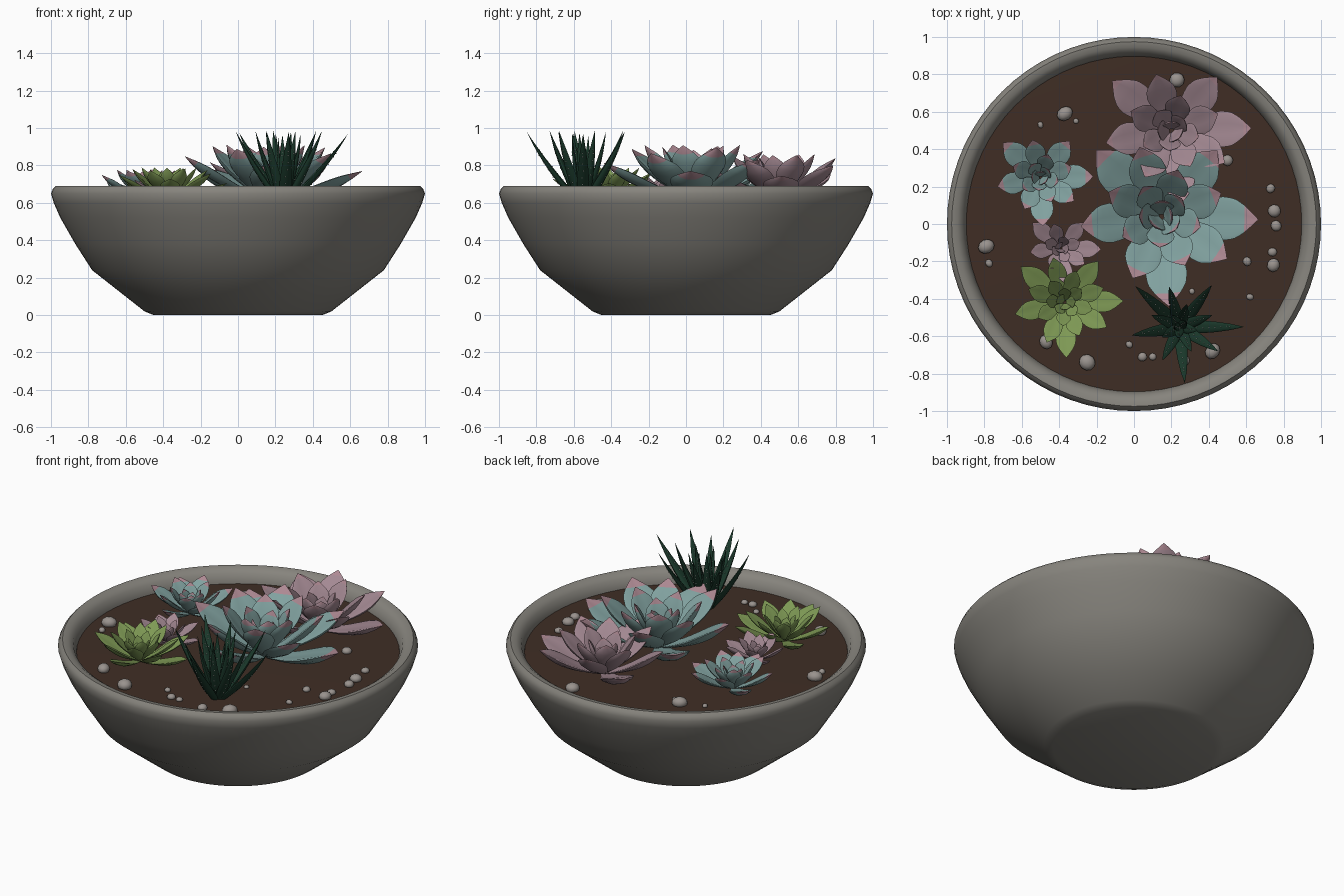
import bpy, bmesh, math, random
from mathutils import Vector, Matrix

if "Cube" in bpy.data.objects:
    bpy.data.objects.remove(bpy.data.objects["Cube"])

random.seed(4)
SOIL_Z = 0.61


def material(name, rgb):
    m = bpy.data.materials.new(name)
    m.diffuse_color = (*rgb, 1)
    m.use_nodes = True
    m.node_tree.nodes["Principled BSDF"].inputs["Base Color"].default_value = m.diffuse_color
    return m


CONCRETE = material("concrete", (0.24, 0.23, 0.205))
SOIL = material("soil", (0.05, 0.027, 0.018))
BLUE = material("blue_green", (0.22, 0.36, 0.35))
PINK = material("dusty_pink", (0.37, 0.25, 0.29))
TIP = material("pink_tip", (0.42, 0.25, 0.29))
GREEN = material("fresh_green", (0.21, 0.32, 0.09))
DARK = material("dark_green", (0.011, 0.042, 0.025))
DOT = material("pale_dot", (0.5, 0.56, 0.5))
STONE = material("pebble_grey", (0.32, 0.29, 0.27))


def finish(bm, name, mats, angle=45):
    bmesh.ops.recalc_face_normals(bm, faces=bm.faces[:])
    me = bpy.data.meshes.new(name)
    bm.to_mesh(me)
    bm.free()
    for m in mats:
        me.materials.append(m)
    ob = bpy.data.objects.new(name, me)
    bpy.context.collection.objects.link(ob)
    bpy.ops.object.select_all(action='DESELECT')
    ob.select_set(True)
    bpy.context.view_layer.objects.active = ob
    bpy.ops.object.shade_smooth_by_angle(angle=math.radians(angle))
    return ob


def lathe(name, profile, mat, steps=72):
    bm = bmesh.new()
    vs = [bm.verts.new((r, 0, z)) for r, z in profile]
    es = [bm.edges.new(p) for p in zip(vs, vs[1:])]
    bmesh.ops.spin(bm, geom=vs + es, axis=(0, 0, 1), cent=(0, 0, 0),
                   steps=steps, angle=2 * math.pi)
    bmesh.ops.remove_doubles(bm, verts=bm.verts[:], dist=1e-4)
    return finish(bm, name, [mat])


def lerp_table(table, t):
    for (t0, a), (t1, b) in zip(table, table[1:]):
        if t <= t1:
            return a + (b - a) * (t - t0) / (t1 - t0)
    return table[-1][1]


SPOON = [(0, .35), (.2, .55), (.4, .82), (.55, .98), (.65, 1), (.76, .87),
         (.85, .62), (.93, .32), (1, .02)]
SPIKE = [(0, .75), (.25, 1), (.5, .82), (.75, .5), (.9, .22), (1, .02)]


def add_leaf(bm, base, azim, elev, bend, length, half_w, thick, cup, shape, tip_from):
    """Lens-shaped cross-sections swept along an upward-bending spine."""
    out = Vector((math.cos(azim), math.sin(azim), 0))
    side = Vector((-out.y, out.x, 0))
    sub = 20
    ts = [k / sub for k in range(sub + 1)]
    pos, rings, spine = Vector(base), [], []
    n = 10
    for k, t in enumerate(ts):
        e = elev + bend * (2 * t - 1)
        d = out * math.cos(e) + Vector((0, 0, math.sin(e)))
        up = -out * math.sin(e) + Vector((0, 0, math.cos(e)))
        if k:
            pos = pos + d * (length / sub)
        if k % 2 and t < .7:
            continue
        w = half_w * lerp_table(shape, t)
        ring = []
        for j in range(n):
            a = 2 * math.pi * j / n
            c, s = math.cos(a), math.sin(a)
            h = thick * w * s + cup * w * c * c
            ring.append(bm.verts.new(pos + side * (w * c) + up * h))
        rings.append((t, ring))
        spine.append((t, pos.copy(), up.copy(), side.copy(), w))
    for (t0, a), (t1, b) in zip(rings, rings[1:]):
        for j in range(n):
            f = bm.faces.new((a[j], a[(j + 1) % n], b[(j + 1) % n], b[j]))
            f.material_index = 1 if (t0 + t1) / 2 > tip_from else 0
    bm.faces.new(rings[0][1])
    bm.faces.new(rings[-1][1])
    return spine


def rosette(name, x, y, size, count, half_w, mats, tip_from, e0=17, e1=76):
    bm = bmesh.new()
    golden = math.radians(137.5)
    for i in range(count):
        f = i / (count - 1)
        az = golden * i + random.uniform(-.06, .06)
        r = size * .08 * (1 - f * .7)
        base = (x + r * math.cos(az), y + r * math.sin(az), SOIL_Z + .01 + size * .08 * f)
        add_leaf(bm, base, az, math.radians(e0 + (e1 - e0) * f), math.radians(12),
                 size * .94 * (1 - .65 * f ** 1.3), half_w * (1 - .5 * f),
                 .2, .25, SPOON, tip_from)
    return finish(bm, name, mats, 60)


# Bowl and soil
lathe("bowl", [(0, 0), (.45, 0), (.5, .02), (.64, .13), (.78, .24), (.87, .38), (.95, .52),
               (.985, .6), (1, .65), (.99, .675), (.975, .69), (.945, .687), (.915, .665),
               (.898, .62), (.89, .55), (0, .55)], CONCRETE)
lathe("soil", [(0, SOIL_Z + .005), (.6, SOIL_Z + .003), (.897, SOIL_Z), (.885, .56), (0, .56)], SOIL)

# Leafy rosettes
rosette("large_blue_rosette", .15, .04, .53, 22, .118, [BLUE, TIP], .87)
rosette("large_pink_rosette", .2, .5, .44, 20, .098, [PINK, TIP], .9)
rosette("small_blue_rosette", -.5, .25, .29, 20, .066, [BLUE, TIP], .87)
rosette("small_pink_rosette", -.39, -.13, .22, 16, .048, [PINK, TIP], .9)
rosette("green_rosette", -.37, -.42, .32, 24, .058, [GREEN], 2, 16, 72)

# Spiky plant with pale dots
bm = bmesh.new()
dots = bmesh.new()
COUNT = 18
for i in range(COUNT):
    f = i / (COUNT - 1)
    az = math.radians(137.5) * i
    r = .035 * (1 - f)
    sp = add_leaf(bm, (.245 + r * math.cos(az), -.55 + r * math.sin(az), SOIL_Z), az,
                  math.radians(49 + 36 * f), math.radians(7), .47 - .13 * f,
                  .034 - .008 * f, .5, .25, SPIKE, 2)
    for t, p, up, side, w in sp[2:9]:
        for sgn in (-1, 1):
            c = p + up * (sgn * w * .5) + side * random.uniform(-.2, .2) * w
            bmesh.ops.create_icosphere(dots, subdivisions=1, radius=.0035,
                                       matrix=Matrix.Translation(c))
finish(bm, "spiky_plant", [DARK], 60)
finish(dots, "spiky_plant_dots", [DOT])

# Pebbles: x, y, radius
PEBBLES = [(-.37, .59, .045), (-.5, .53, .018), (.23, .77, .04), (.5, .34, .03),
           (.73, .19, .025), (.75, .07, .035), (.76, -.01, .03), (.74, -.15, .025),
           (.745, -.22, .037), (.62, -.39, .02), (.605, -.2, .025), (-.79, -.12, .045),
           (-.775, -.21, .022), (-.25, -.74, .045), (-.47, -.63, .04), (-.025, -.645, .02),
           (.045, -.71, .025), (.1, -.71, .02), (.42, -.68, .045), (.31, -.36, .016),
           (.27, -.73, .03), (-.31, .55, .015)]
bm = bmesh.new()
for x, y, r in PEBBLES:
    m = (Matrix.Translation((x, y, SOIL_Z + r * .35))
         @ Matrix.Rotation(random.uniform(0, 6), 4, 'Z')
         @ Matrix.Diagonal((1, random.uniform(.8, 1), .72, 1)))
    bmesh.ops.create_icosphere(bm, subdivisions=2, radius=r, matrix=m)
finish(bm, "pebbles", [STONE])
